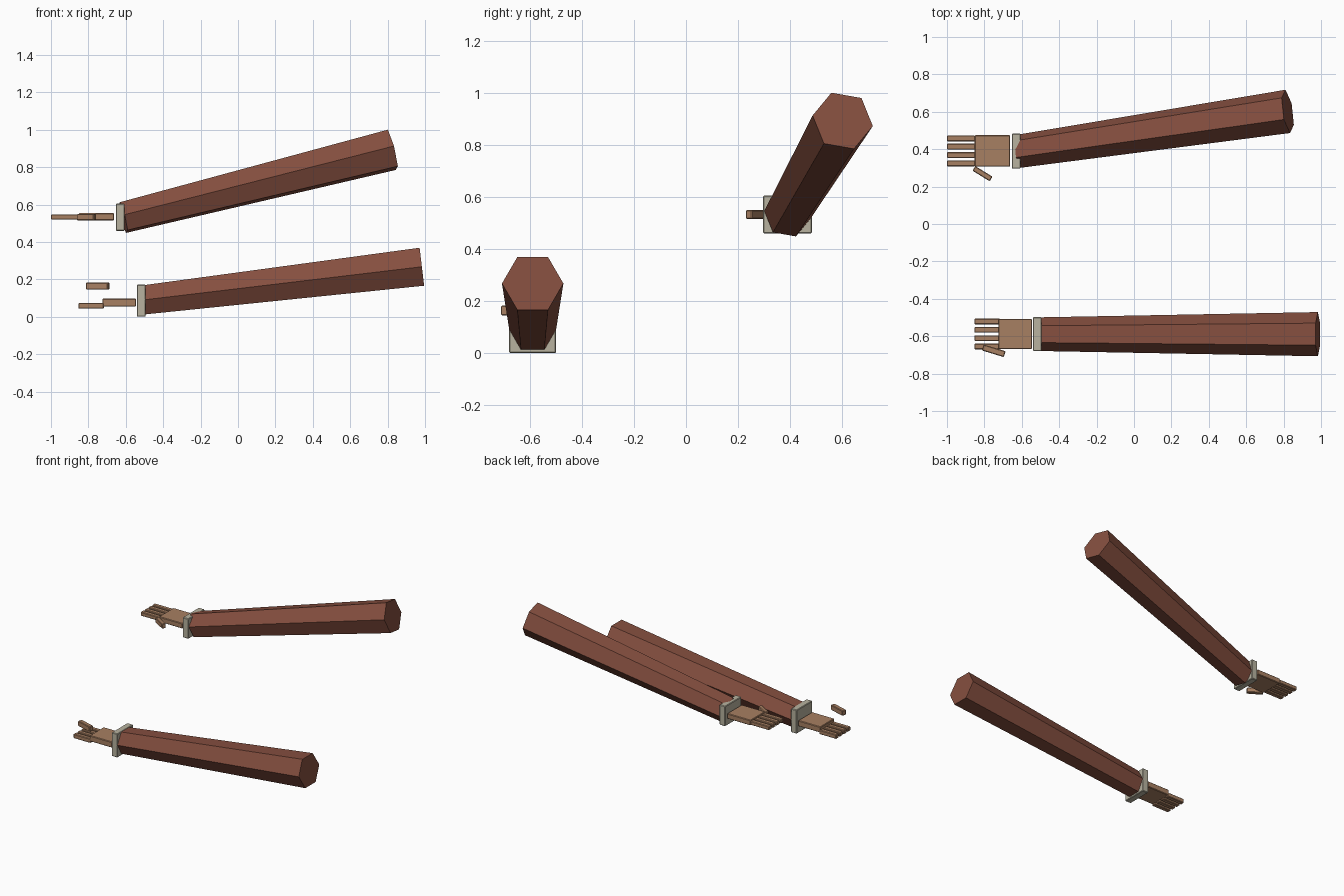
import bpy, bmesh, math
from mathutils import Vector, Matrix

if "Cube" in bpy.data.objects:
    bpy.data.objects.remove(bpy.data.objects["Cube"])


def material(name, rgb):
    m = bpy.data.materials.new(name)
    m.diffuse_color = (*rgb, 1)
    m.use_nodes = True
    m.node_tree.nodes["Principled BSDF"].inputs["Base Color"].default_value = m.diffuse_color
    return m


SLEEVE = material("red brown cloth", (0.235, 0.078, 0.050))
CUFF = material("pale grey cuff", (0.48, 0.45, 0.35))
SKIN = material("tan skin", (0.39, 0.215, 0.122))


def finish(name, bm, mat):
    bmesh.ops.recalc_face_normals(bm, faces=bm.faces[:])
    me = bpy.data.meshes.new(name)
    bm.to_mesh(me)
    bm.free()
    me.materials.append(mat)
    ob = bpy.data.objects.new(name, me)
    bpy.context.collection.objects.link(ob)
    return ob


def box(name, centre, size, mat, turn=0.0):
    """Slightly bevelled block, turned about z by degrees."""
    bm = bmesh.new()
    bmesh.ops.create_cube(bm, size=1, matrix=Matrix.Diagonal((*size, 1)))
    ob = finish(name, bm, mat)
    ob.location = centre
    ob.rotation_euler.z = math.radians(turn)
    bevel = ob.modifiers.new("soft edge", 'BEVEL')
    bevel.width = 0.004
    bevel.segments = 1
    return ob


def sleeve(name, start, end, r0, r1, roll):
    """Six-sided tapered tube with ends square to its axis."""
    start, end = Vector(start), Vector(end)
    axis = (end - start).normalized()
    a = math.radians(roll)
    u = Vector((0, math.cos(a), math.sin(a)))
    u = (u - axis * u.dot(axis)).normalized()
    v = axis.cross(u)
    bm = bmesh.new()
    rings = []
    for c, r in ((start, r0), (end, r1)):
        rings.append([bm.verts.new(c + r * (u * math.cos(k * math.pi / 3) + v * math.sin(k * math.pi / 3)))
                      for k in range(6)])
    for k in range(6):
        j = (k + 1) % 6
        bm.faces.new((rings[0][k], rings[0][j], rings[1][j], rings[1][k]))
    for ring in rings:
        bm.faces.new(ring)
    return finish(name, bm, SLEEVE)


def fingers(side, x, y, z, size, step):
    for i in range(4):
        box(f"{side}_finger_{i + 1}", (x, y + (i - 1.5) * step, z), size, SKIN)


# Raised arm (back)
sleeve("back_sleeve", (-0.615, 0.389, 0.531), (0.822, 0.602, 0.893), 0.09, 0.118, -8.4)
box("back_cuff", (-0.630, 0.390, 0.533), (0.047, 0.187, 0.146), CUFF)
box("back_palm", (-0.757, 0.391, 0.535), (0.19, 0.168, 0.038), SKIN)
fingers("back", -0.925, 0.391, 0.534, (0.15, 0.032, 0.028), 0.0445)
box("back_thumb", (-0.810, 0.269, 0.533), (0.108, 0.029, 0.034), SKIN, -31.7)

# Low arm (front)
sleeve("front_sleeve", (-0.503, -0.589, 0.091), (0.983, -0.589, 0.268), 0.09, 0.118, 0)
box("front_cuff", (-0.517, -0.589, 0.087), (0.047, 0.181, 0.172), CUFF)
box("front_palm", (-0.635, -0.588, 0.076), (0.18, 0.162, 0.042), SKIN)
fingers("front", -0.785, -0.588, 0.059, (0.137, 0.031, 0.031), 0.0447)
box("front_thumb", (-0.750, -0.678, 0.164), (0.123, 0.033, 0.038), SKIN, -17)
